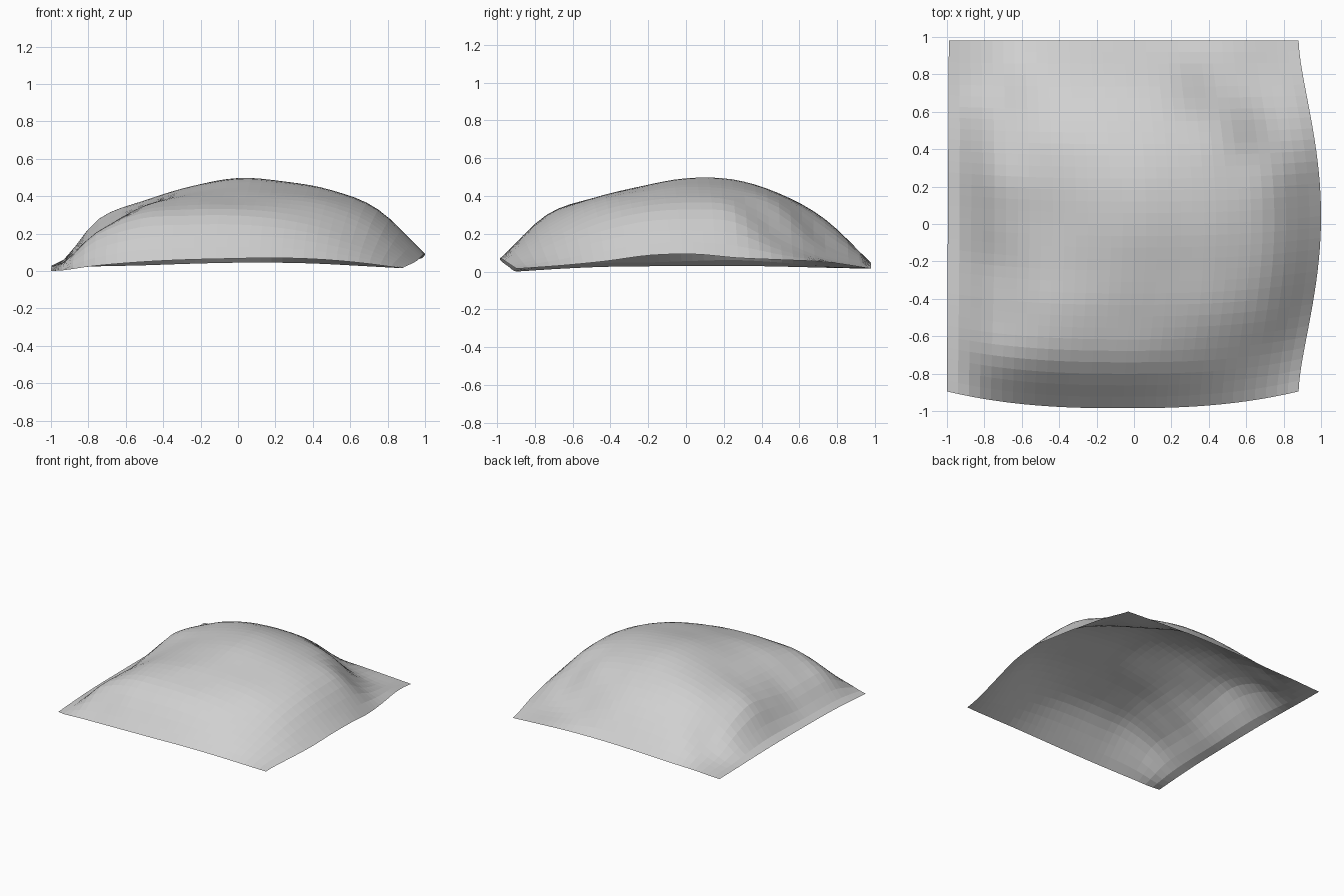
import bpy
import bmesh
from math import floor

# Remove the default cube
cube = bpy.data.objects.get("Cube")
if cube:
    bpy.data.objects.remove(cube, do_unlink=True)

CELLS = 32

# Coarse control heights in thousandths: rows run front to back, columns right to left
HEIGHTS = [
    [0, 28, 48, 60, 66, 70, 64, 45, 15],
    [15, 190, 280, 295, 298, 280, 235, 152, 32],
    [25, 205, 340, 383, 388, 384, 352, 255, 55],
    [28, 205, 350, 418, 448, 438, 405, 312, 86],
    [30, 248, 362, 446, 492, 476, 432, 328, 92],
    [30, 278, 378, 450, 488, 467, 415, 310, 72],
    [26, 208, 338, 400, 415, 398, 338, 170, 62],
    [20, 80, 205, 260, 278, 254, 142, 68, 50],
    [15, 25, 30, 38, 44, 45, 40, 28, 15],
]


def spline(values, t, flat_start=False):
    """Smooth curve through evenly spaced values, with t from -1 to 1."""
    last = len(values) - 1
    place = (t + 1) / 2 * last
    i = min(max(floor(place), 0), last - 1)
    f = place - i
    b, c = values[i], values[i + 1]
    if i > 0:
        a = values[i - 1]
    else:
        a = c if flat_start else 2 * b - c
    d = values[i + 2] if i + 2 <= last else 2 * c - b
    slope_b, slope_c = (c - a) / 2, (d - b) / 2
    ease = f * f * (3 - 2 * f)
    return (b + (c - b) * ease
            + slope_b * f * (1 - f) ** 2
            - slope_c * f * f * (1 - f))


def place_vertex(u, v):
    """Map a square grid point onto the bulging sheet outline and height."""
    left_edge = 0.88 + 0.12 * max(1 - v * v, 0) ** 1.6
    right_edge = -0.995 + 0.005 * v
    front_edge = -0.985 + 0.09 * abs(u) ** 2.5
    back_edge = 0.98
    x = right_edge + (left_edge - right_edge) * (u + 1) / 2
    y = front_edge + (back_edge - front_edge) * (v + 1) / 2
    # The right rim lies flat like a skirt before the wall rises
    column = [spline(row, u, flat_start=True) for row in HEIGHTS]
    return x, y, spline(column, v) / 1000


# One flat grey for the whole sheet
grey = bpy.data.materials.new("light grey")
grey.use_nodes = True
colour = (0.63, 0.63, 0.63, 1)
grey.diffuse_color = colour
grey.node_tree.nodes["Principled BSDF"].inputs["Base Color"].default_value = colour

# Open sheet draped into a rounded mound
bm = bmesh.new()
bmesh.ops.create_grid(bm, x_segments=CELLS, y_segments=CELLS, size=1)
for vert in bm.verts:
    vert.co = place_vertex(vert.co.x, vert.co.y)
mesh = bpy.data.meshes.new("draped_sheet")
bm.to_mesh(mesh)
bm.free()
mesh.materials.append(grey)
sheet = bpy.data.objects.new("draped_sheet", mesh)
bpy.context.collection.objects.link(sheet)
